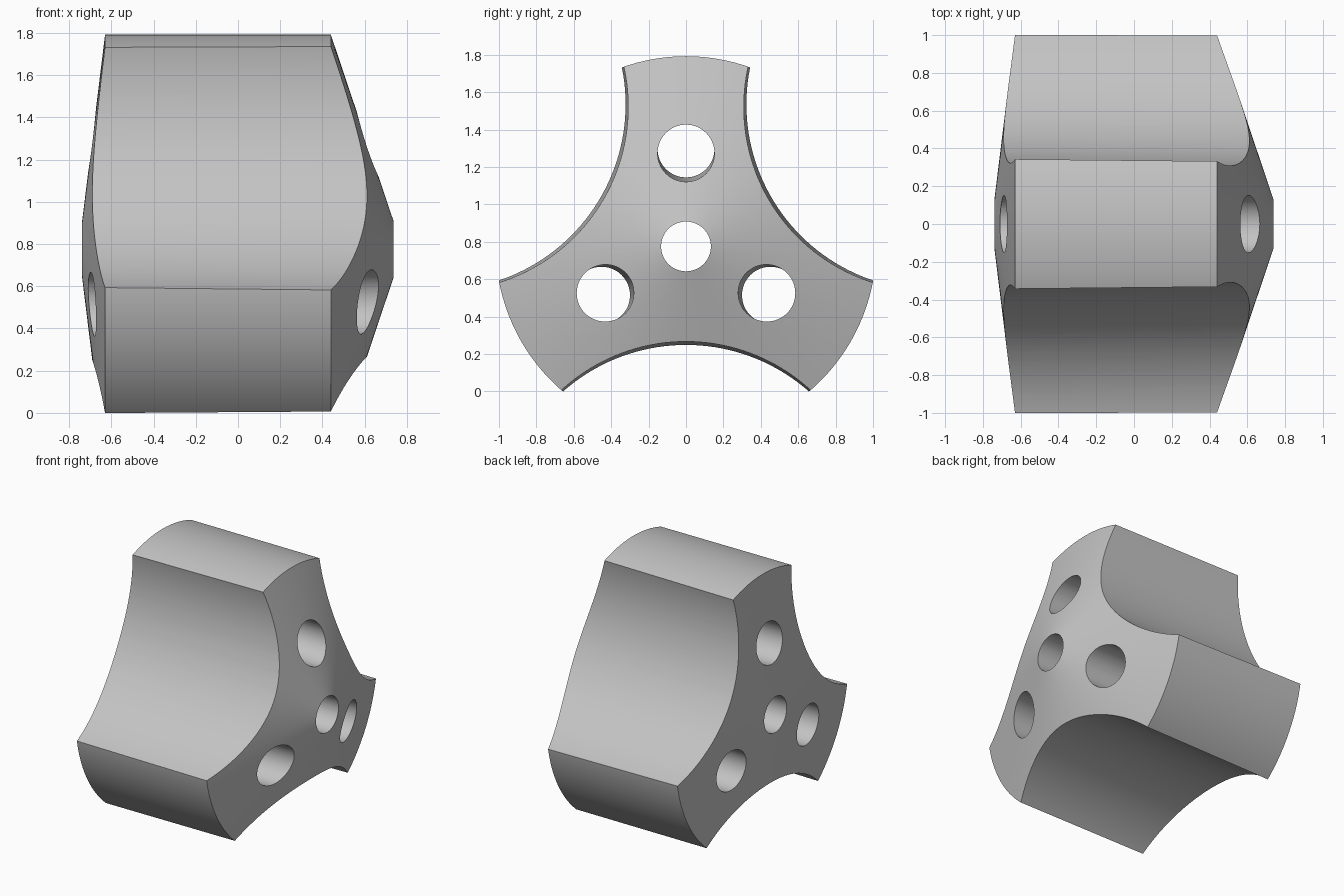
import bpy
import bmesh
from math import cos, sin, radians, tau
from mathutils import Matrix, Vector

cube = bpy.data.objects.get("Cube")
if cube:
    bpy.data.objects.remove(cube, do_unlink=True)

CENTRE = Vector((0, 0, 0.775))
RADIUS = 1.017


def add_object(name, bm):
    mesh = bpy.data.meshes.new(name)
    bmesh.ops.recalc_face_normals(bm, faces=bm.faces)
    bm.to_mesh(mesh)
    bm.free()
    obj = bpy.data.objects.new(name, mesh)
    bpy.context.collection.objects.link(obj)
    return obj


def add_bore(bm, angle, distance, radius, tilt, segments):
    """Cylinder running along x, leaning outward towards the -x end."""
    out = Vector((0, cos(radians(angle)), sin(radians(angle))))
    axis = Vector((1, 0, 0)) * cos(radians(tilt)) - out * sin(radians(tilt))
    place = Matrix.Translation(CENTRE + out * distance)
    turn = axis.to_track_quat('Z', 'Y').to_matrix().to_4x4()
    bmesh.ops.create_cone(bm, cap_ends=True, segments=segments, radius1=radius,
                          radius2=radius, depth=2.4, matrix=place @ turn)


# Solid of revolution about x: shallow cone, drum, steeper cone
bm = bmesh.new()
profile = [(-0.755, 0), (-0.63, RADIUS), (0.44, RADIUS), (0.782, 0)]
verts = [bm.verts.new(CENTRE + Vector((x, 0, r))) for x, r in profile]
edges = [bm.edges.new(pair) for pair in zip(verts, verts[1:])]
bmesh.ops.spin(bm, geom=verts + edges, cent=CENTRE, axis=(1, 0, 0),
               angle=tau, steps=120, use_duplicate=False)
bmesh.ops.remove_doubles(bm, verts=bm.verts, dist=0.0001)
body = add_object("three_arm_hub", bm)

# Cutters: centre bore, one hole per arm, one scallop between each pair of arms
bm = bmesh.new()
add_bore(bm, 0, 0, 0.133, 0, 64)
for arm in (90, 210, 330):
    add_bore(bm, arm, 0.509, 0.152, 1, 64)
    add_bore(bm, arm + 60, 1.507, 0.99, 0.8, 160)
cutter = add_object("bore_cutter", bm)
cutter.hide_render = True

cut = body.modifiers.new("bores", 'BOOLEAN')
cut.operation = 'DIFFERENCE'
cut.solver = 'EXACT'
cut.object = cutter

bpy.ops.object.select_all(action='DESELECT')
body.select_set(True)
bpy.context.view_layer.objects.active = body
bpy.ops.object.modifier_apply(modifier=cut.name)
bpy.data.objects.remove(cutter, do_unlink=True)

# Plain grey finish
grey = bpy.data.materials.new("plain_grey")
grey.use_nodes = True
colour = (0.55, 0.55, 0.55, 1)
grey.diffuse_color = colour
grey.node_tree.nodes["Principled BSDF"].inputs["Base Color"].default_value = colour
body.data.materials.clear()
body.data.materials.append(grey)
for face in body.data.polygons:
    face.material_index = 0

bpy.ops.object.shade_smooth_by_angle(angle=radians(15))
